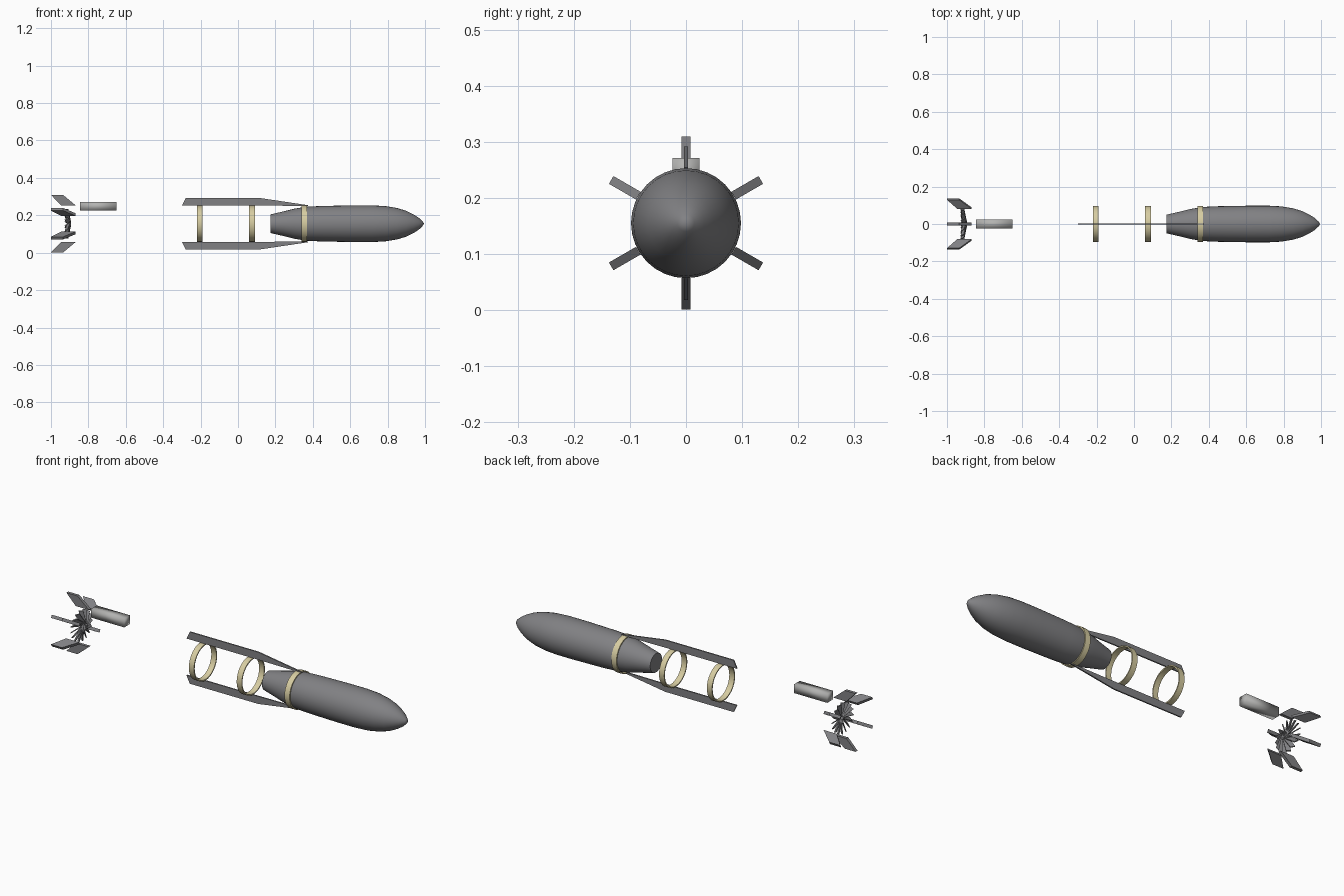
import bpy
import bmesh
from math import cos, sin, pi, radians
from mathutils import Matrix, Vector

if "Cube" in bpy.data.objects:
    bpy.data.objects.remove(bpy.data.objects["Cube"], do_unlink=True)

AXIS_Z = 0.155


def material(name, r, g, b):
    mat = bpy.data.materials.new(name)
    mat.use_nodes = True
    mat.diffuse_color = (r, g, b, 1)
    mat.node_tree.nodes["Principled BSDF"].inputs["Base Color"].default_value = (r, g, b, 1)
    return mat


steel = material("steel grey", 0.22, 0.22, 0.23)
pale = material("pale grey", 0.45, 0.45, 0.44)
khaki = material("khaki", 0.68, 0.61, 0.36)


def finish(name, bm, mat, smooth_angle=None):
    bmesh.ops.recalc_face_normals(bm, faces=bm.faces)
    mesh = bpy.data.meshes.new(name)
    bm.to_mesh(mesh)
    bm.free()
    mesh.materials.append(mat)
    obj = bpy.data.objects.new(name, mesh)
    obj.location.z = AXIS_Z
    bpy.context.collection.objects.link(obj)
    if smooth_angle:
        bpy.ops.object.select_all(action="DESELECT")
        obj.select_set(True)
        bpy.context.view_layer.objects.active = obj
        bpy.ops.object.shade_smooth_by_angle(angle=radians(smooth_angle))
    return obj


def lathe(name, profile, mat, closed=False, sides=32):
    """Turn an (x, radius) profile around the long axis."""
    bm = bmesh.new()
    rings = []
    for x, r in profile:
        rings.append([bm.verts.new((x, r * cos(2 * pi * i / sides), r * sin(2 * pi * i / sides)))
                      for i in range(sides)])
    pairs = list(zip(rings, rings[1:]))
    if closed:
        pairs.append((rings[-1], rings[0]))
    for a, b in pairs:
        for i in range(sides):
            j = (i + 1) % sides
            bm.faces.new((a[i], a[j], b[j], b[i]))
    if not closed:
        bm.faces.new(rings[0])
        bm.faces.new(rings[-1])
    bmesh.ops.remove_doubles(bm, verts=bm.verts, dist=0.0003)
    return finish(name, bm, mat, 35)


def plate(name, outline, thickness, angle, mat, twist=0):
    """Extrude an (x, radius) outline and turn it to its angle round the axis."""
    bm = bmesh.new()
    half = thickness / 2
    face = bm.faces.new([bm.verts.new((x, -half, r)) for x, r in outline])
    new = bmesh.ops.extrude_face_region(bm, geom=[face])["geom"]
    bmesh.ops.translate(bm, vec=Vector((0, thickness, 0)),
                        verts=[v for v in new if isinstance(v, bmesh.types.BMVert)])
    if twist:
        mid = sum(x for x, r in outline) / len(outline)
        shift = Matrix.Translation((mid, 0, 0))
        bm.transform(shift @ Matrix.Rotation(twist, 4, "Z") @ shift.inverted())
    bm.transform(Matrix.Rotation(angle, 4, "X"))
    return finish(name, bm, mat)


# Main body with tapered tail and rounded nose
lathe("body", [(0.175, 0.05), (0.24, 0.065), (0.30, 0.08), (0.365, 0.091), (0.45, 0.095),
               (0.62, 0.098), (0.72, 0.098), (0.79, 0.094), (0.85, 0.084), (0.90, 0.069),
               (0.94, 0.049), (0.965, 0.033), (0.985, 0.015), (0.995, 0.0)], steel)

# Three open clamp bands
for label, x in (("rear", -0.22), ("middle", 0.06), ("front", 0.34)):
    lathe(label + "_band", [(x, 0.097), (x + 0.03, 0.097), (x + 0.03, 0.091), (x, 0.091)],
          khaki, closed=True)

# Upper and lower long strakes
strake = [(-0.30, 0.097), (-0.28, 0.137), (0.12, 0.137), (0.375, 0.099), (0.375, 0.095), (0.12, 0.097)]
for label, angle in (("upper", 0), ("lower", pi)):
    plate(label + "_strake", strake, 0.007, angle, steel)

# Six swept tail fins
fin = [(-0.945, 0.098), (-1.0, 0.154), (-0.935, 0.154), (-0.868, 0.098)]
for i in range(6):
    plate(f"tail_fin_{i + 1}", fin, 0.016, i * pi / 3, steel)

# Radial fan of thin swept blades
blade = [(-0.915, 0.01), (-0.93, 0.08), (-0.908, 0.08), (-0.89, 0.01)]
for i in range(16):
    plate(f"fan_blade_{i + 1}", blade, 0.005, i * pi / 8, steel, radians(40))

# Loose block above the axis, softly shaded
bm = bmesh.new()
bmesh.ops.create_cube(bm, size=1)
bm.transform(Matrix.Translation((-0.747, 0, 0.093)) @ Matrix.Diagonal((0.195, 0.048, 0.046, 1)))
finish("block", bm, pale, 180)
